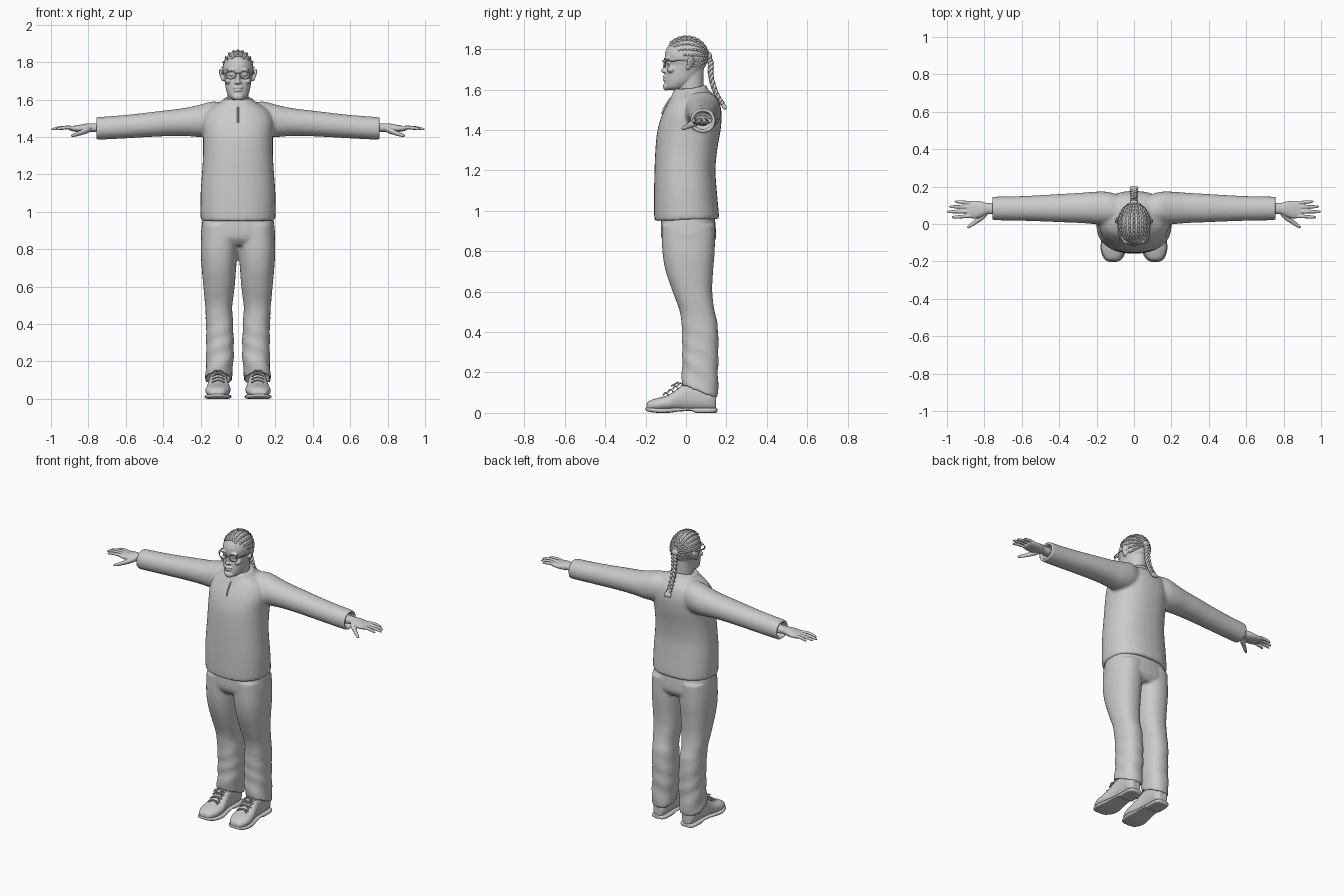
import bpy, bmesh, math
from mathutils import Vector, Matrix


def link(name, data):
    ob = bpy.data.objects.new(name, data)
    bpy.context.collection.objects.link(ob)
    return ob


def smooth(rows, sub=5):
    """Catmull-Rom interpolation between rows of numbers."""
    out = []
    for i in range(len(rows) - 1):
        p0, p1, p2, p3 = (rows[max(0, min(len(rows) - 1, i + k))] for k in (-1, 0, 1, 2))
        for j in range(sub):
            u = j / sub
            out.append([0.5 * (2 * b + (c - a) * u + (2 * a - 5 * b + 4 * c - d) * u * u
                               + (3 * b - a - 3 * c + d) * u ** 3)
                        for a, b, c, d in zip(p0, p1, p2, p3)])
    return out + [list(rows[-1])]


def loft(bm, axis, rows, s=1, e=2.3, tilt=0.0, fold=0.0, n=36):
    """Rows are (position on axis, a min, a max, b min, b max); s = -1 mirrors in x."""
    rings = []
    for t, a0, a1, b0, b1 in smooth(rows):
        ring = []
        for i in range(n):
            w = math.tau * i / n
            k = 1 + fold * max(0, 1 - t / 0.6) * math.sin(62 * t + 2 * w + math.sin(20 * t))
            c, d = (math.copysign(abs(f) ** (2 / e), f) * k for f in (math.cos(w), math.sin(w)))
            a, b = (a0 + a1) / 2 + (a1 - a0) / 2 * c, (b0 + b1) / 2 + (b1 - b0) / 2 * d
            x, y, z = {'x': (t, a, b), 'y': (a, t, b), 'z': (a, b, t + tilt * b)}[axis]
            ring.append(bm.verts.new((x * s, y, z)))
        rings.append(ring)
    for r, q in zip(rings, rings[1:]):
        for i in range(n):
            bm.faces.new((r[i], r[(i + 1) % n], q[(i + 1) % n], q[i]))
    bm.faces.new(rings[0])
    bm.faces.new(rings[-1])


def ball(bm, c, r, rot=(0, 0, 0)):
    m = Matrix.Translation(c)
    for a, ax in zip(rot, 'XYZ'):
        m = m @ Matrix.Rotation(a, 4, ax)
    bmesh.ops.create_uvsphere(bm, u_segments=24, v_segments=14, radius=1,
                              matrix=m @ Matrix.Diagonal((*r, 1)))


def fuse(bm, name, voxel, soften=4):
    """Merge overlapping pieces into one smooth skin."""
    bmesh.ops.recalc_face_normals(bm, faces=bm.faces)
    me = bpy.data.meshes.new(name)
    bm.to_mesh(me)
    bm.free()
    ob = link(name, me)
    r = ob.modifiers.new("merge", 'REMESH')
    r.mode, r.voxel_size, r.use_smooth_shade = 'VOXEL', voxel, True
    m = ob.modifiers.new("soften", 'SMOOTH')
    m.factor, m.iterations = 0.5, soften
    return ob


def tubes(name, paths, radius, cyclic=False):
    cu = bpy.data.curves.new(name, 'CURVE')
    cu.dimensions, cu.bevel_depth, cu.bevel_resolution = '3D', radius, 1
    cu.use_fill_caps = True
    for path in paths:
        sp = cu.splines.new('POLY')
        sp.points.add(len(path) - 1)
        for p, co in zip(sp.points, path):
            p.co = (*co[:3], 1)
            p.radius = co[3] if len(co) > 3 else 1
        sp.use_cyclic_u, sp.use_smooth = cyclic, True
    return link(name, cu)


# Sweater: torso, collar and sleeves with hollow cuffs
bm = bmesh.new()
loft(bm, 'z', [(.955, -.19, .19, -.145, .155), (.97, -.2, .2, -.157, .163), (1.1, -.2, .2, -.158, .152),
               (1.2, -.193, .193, -.156, .146), (1.3, -.187, .187, -.152, .155),
               (1.4, -.187, .187, -.142, .172), (1.48, -.19, .19, -.118, .176),
               (1.54, -.165, .165, -.088, .162), (1.575, -.115, .115, -.07, .135),
               (1.59, -.09, .09, -.064, .115), (1.605, -.08, .08, -.06, .1)], tilt=.03)
loft(bm, 'z', [(1.54, -.09, .09, -.075, .115), (1.575, -.08, .08, -.066, .108), (1.596, -.075, .075, -.058, .1),
               (1.6, -.068, .068, -.052, .092), (1.58, -.06, .06, -.045, .085)], tilt=.28, e=2)
for s in (-1, 1):
    loft(bm, 'x', [(.04, .0, .14, 1.43, 1.575), (.13, -.005, .17, 1.405, 1.59), (.2, -.002, .173, 1.4, 1.574),
                   (.28, .005, .167, 1.405, 1.556), (.4, .01, .16, 1.404, 1.541), (.58, .017, .15, 1.394, 1.52),
                   (.74, .02, .146, 1.386, 1.507), (.758, .023, .143, 1.389, 1.504),
                   (.756, .034, .132, 1.4, 1.493), (.71, .038, .128, 1.404, 1.489)], s, e=2.1)
fuse(bm, "sweater", .009, 4)

# Zip pull below the collar
tubes("zip_pull", [[(0, -.075, 1.56), (0, -.098, 1.528), (0, -.112, 1.5), (0, -.12, 1.478)]], .005)

# Trousers: hips and two folded legs
bm = bmesh.new()
loft(bm, 'z', [(.99, -.185, .185, -.12, .14), (.92, -.195, .195, -.125, .147), (.86, -.197, .197, -.12, .147),
               (.82, -.17, .17, -.09, .12)], e=2.5)
for s in (-1, 1):
    loft(bm, 'z', [(.93, -.005, .193, -.12, .145), (.8, .002, .199, -.117, .142), (.7, .01, .194, -.1, .134),
                   (.6, .018, .185, -.066, .13), (.5, .03, .176, -.03, .142), (.43, .028, .172, -.022, .158),
                   (.3, .022, .17, -.018, .16), (.2, .026, .172, -.02, .158), (.135, .033, .176, -.018, .156),
                   (.132, .042, .167, -.008, .146), (.17, .05, .16, 0, .138)], s, fold=.05)
pants = fuse(bm, "trousers", .009, 3)
for v in pants.data.vertices:  # hem drops towards the heel
    v.co.z -= max(0, min(1, (.45 - v.co.z) / .3)) * max(0, v.co.y) * .38

# Shoes: uppers, soles and laces
upper, sole = bmesh.new(), bmesh.new()
laces = []
for s in (-1, 1):
    loft(upper, 'y', [(-.196, .09, .135, .015, .04), (-.185, .07, .155, .01, .058), (-.14, .046, .174, .01, .074),
                      (-.09, .04, .172, .01, .088), (-.045, .048, .162, .01, .118), (0, .055, .155, .01, .15),
                      (.07, .056, .152, .01, .155), (.12, .058, .15, .01, .14), (.148, .075, .135, .01, .1)], s)
    loft(sole, 'y', [(-.203, .09, .135, .016, .028), (-.185, .062, .162, .006, .026), (-.14, .04, .178, 0, .024),
                     (-.09, .035, .176, 0, .024), (-.03, .044, .165, .007, .024), (.03, .05, .158, .009, .024),
                     (.05, .05, .157, 0, .024), (.12, .052, .156, 0, .024), (.148, .065, .144, 0, .024),
                     (.155, .085, .125, .003, .022)], s, e=4)
    for i in range(4):
        y, z = -.1 + i * .024, .09 + i * .016
        for q in (-1, 1):
            laces.append([(s * (.106 + q * f * .034), y + .012 * f, z + .01 - .012 * f * f)
                          for f in (-1, -.5, 0, .5, 1)])
    for q in (-1, 1):
        laces.append([(s * .106 + q * (.005 + .022 * math.sin(w)), -.04 - .016 * (1 - math.cos(w)),
                       .142 + .009 * math.cos(w)) for w in (k * math.pi / 6 for k in range(12))])
fuse(upper, "shoe_uppers", .006, 3)
fuse(sole, "shoe_soles", .0055, 1)
tubes("shoe_laces", laces, .004)

# Hands: palm, four fingers and thumb
bm = bmesh.new()
for s in (-1, 1):
    loft(bm, 'x', [(.70, .05, .115, 1.42, 1.475), (.78, .053, .112, 1.428, 1.473), (.81, .042, .119, 1.426, 1.472),
                   (.845, .03, .124, 1.426, 1.466), (.88, .032, .124, 1.43, 1.46), (.902, .04, .118, 1.436, 1.454)], s)
    for y0, y1, tip in ((.043, .036, .975), (.067, .065, 1.0), (.09, .093, .99), (.112, .12, .96)):
        rows = []
        for f, r in ((0, .0105), (.35, .0098), (.7, .009), (.92, .007), (1, .002)):
            y, z = y0 + (y1 - y0) * f, 1.447 + .006 * math.sin(f * 3) - .008 * f * f
            rows.append((.865 + (tip - .865) * f, y - r, y + r, z - r, z + r))
        loft(bm, 'x', rows, s, e=2, n=16)
    loft(bm, 'x', [(.785, .045, .08, 1.43, 1.46), (.81, .02, .065, 1.418, 1.452), (.84, .002, .034, 1.409, 1.437),
                   (.868, -.016, .01, 1.402, 1.424), (.886, -.024, -.006, 1.4, 1.416),
                   (.893, -.02, -.014, 1.404, 1.41)], s, e=2, n=16)
fuse(bm, "hands", .0035, 2)

# Head: skull, jaw, neck and features
C, R = Vector((0, .002, 1.763)), Vector((.083, .108, .1))
bm = bmesh.new()
ball(bm, C, R)
loft(bm, 'z', [(1.598, -.025, .025, -.092, -.035), (1.612, -.046, .046, -.103, .0), (1.645, -.062, .062, -.104, .045),
               (1.69, -.07, .07, -.099, .075), (1.73, -.075, .075, -.092, .09), (1.775, -.08, .08, -.102, .1),
               (1.81, -.06, .06, -.08, .08)], e=2.2)
loft(bm, 'z', [(1.53, -.065, .065, -.03, .1), (1.58, -.058, .058, -.038, .088), (1.64, -.056, .056, -.04, .086),
               (1.71, -.056, .056, -.04, .088)], e=2)
ball(bm, (0, -.1, 1.715), (.011, .014, .035), (-.25, 0, 0))
ball(bm, (0, -.109, 1.693), (.013, .015, .011))
ball(bm, (0, -.103, 1.664), (.028, .012, .008))
ball(bm, (0, -.103, 1.649), (.024, .012, .007))
ball(bm, (0, -.097, 1.616), (.03, .017, .02))
for s in (-1, 1):
    ball(bm, (s * .013, -.1, 1.69), (.008, .012, .008))
    ball(bm, (s * .036, -.092, 1.757), (.028, .014, .009), (0, s * .12, 0))
    ball(bm, (s * .036, -.085, 1.735), (.014, .012, .011))
    ball(bm, (s * .05, -.073, 1.7), (.02, .022, .017))
    ball(bm, (s * .088, .022, 1.735), (.007, .021, .033), (-.15, s * .25, s * .5))
    ball(bm, (s * .082, .01, 1.712), (.009, .012, .014))
fuse(bm, "head", .0045, 2)

# Glasses: round rims, bridge and side arms
rim = [k * math.tau / 24 for k in range(24)]
tubes("glasses_rims", [[(s * .038 + .027 * math.cos(w), -.109 + .008 * abs(math.cos(w) * .5 + .5 * s),
                         1.733 + .022 * math.sin(w)) for w in rim] for s in (-1, 1)], .0028, True)
tubes("glasses_arms", [[(s * .065, -.104, 1.74), (s * .077, -.09, 1.742), (s * .086, -.02, 1.744),
                        (s * .086, .02, 1.742), (s * .085, .034, 1.728)] for s in (-1, 1)]
      + [[(-.012, -.109, 1.737), (0, -.116, 1.742), (.012, -.109, 1.737)]], .0028)

# Hair rows plaited close to the scalp, meeting at the back of the head
rows = []
for k in range(-7, 8):
    phi = math.radians(k * 17)
    start = 42 + max(0, abs(k) - 2) * 13
    path = []
    for j in range(41):
        th = math.radians(start + (176 - start) * j / 40)
        path.append((C.x + R.x * math.sin(th) * math.sin(phi), C.y - R.y * math.cos(th),
                     C.z + R.z * math.sin(th) * math.cos(phi), .85 + .25 * math.sin(j * 1.6)))
    rows.append(path)
tubes("hair_rows", rows, .0065)

# Hanging plait: three woven strands, ties and loose end
spine = smooth([(.105, 1.765), (.122, 1.735), (.122, 1.68), (.135, 1.62), (.158, 1.565), (.18, 1.53)], 12)
strands = []
for p in range(3):
    strands.append([(.012 * math.sin(i * .42 + p * math.tau / 3), y + .007 * math.sin(2 * (i * .42 + p * math.tau / 3)),
                     z, 1 - .3 * i / 60) for i, (y, z) in enumerate(spine)])
tubes("hair_plait", strands, .0095)
bm = bmesh.new()
ball(bm, (0, .112, 1.765), (.024, .018, .022))
ball(bm, (0, .178, 1.535), (.014, .013, .012))
for s in (-1, 0, 1):
    ball(bm, (s * .012, .188, 1.518), (.01, .011, .02), (.55, -s * .4, 0))
fuse(bm, "hair_ties", .004, 2)
